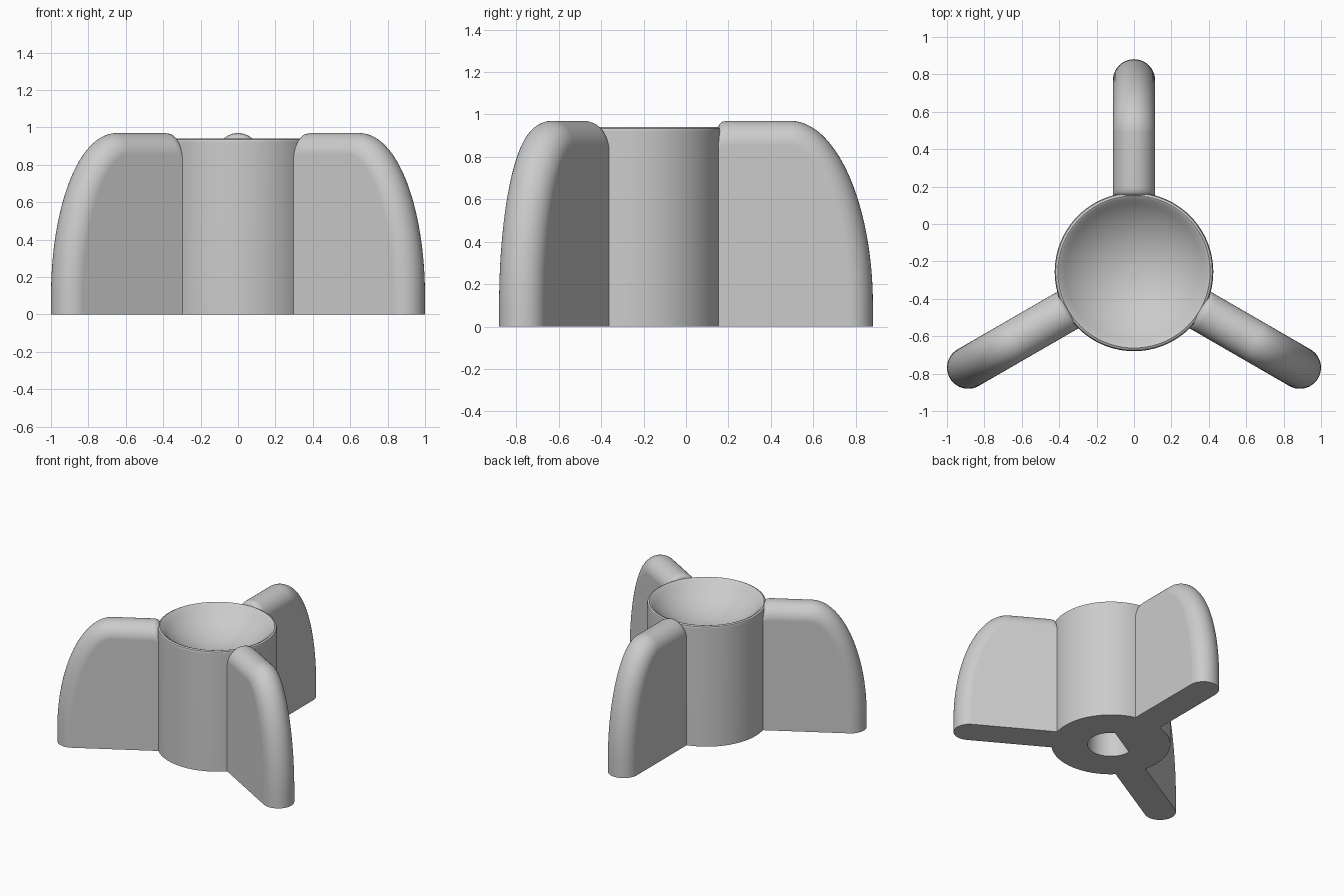
import bpy, bmesh
from math import sin, cos, pi, radians

cube = bpy.data.objects.get("Cube")
if cube:
    bpy.data.objects.remove(cube)

CY = -0.256          # hub axis position on y
HUB_R = 0.424
HALF = 0.113         # half thickness of a wing
WING_R = 1.137       # hub axis to wing tip
WING_Z = 0.97
STEPS = 96

grey = bpy.data.materials.new("plain_grey")
grey.use_nodes = True
colour = (0.6, 0.6, 0.6, 1)
grey.diffuse_color = colour
grey.node_tree.nodes["Principled BSDF"].inputs["Base Color"].default_value = colour


def finish(bm, name, turn=0):
    bmesh.ops.recalc_face_normals(bm, faces=bm.faces)
    mesh = bpy.data.meshes.new(name)
    bm.to_mesh(mesh)
    bm.free()
    mesh.materials.append(grey)
    ob = bpy.data.objects.new(name, mesh)
    bpy.context.collection.objects.link(ob)
    ob.location.y = CY
    ob.rotation_euler.z = turn
    bpy.ops.object.select_all(action='DESELECT')
    ob.select_set(True)
    bpy.context.view_layer.objects.active = ob
    bpy.ops.object.shade_smooth_by_angle(angle=radians(35))
    weighted = ob.modifiers.new("weighted_normals", 'WEIGHTED_NORMAL')
    weighted.keep_sharp = True
    return ob


# Hub: one lathed skin with a dished top and a D-shaped blind socket below
def socket_radius(a):
    c = cos(a - radians(120))
    return min(0.167, 0.0835 / c) if c > 0.01 else 0.167


def build_hub():
    bm = bmesh.new()
    rim, depth, rim_z = 0.395, 0.18, 0.935
    ball = (rim ** 2 + depth ** 2) / (2 * depth)
    profile = [(HUB_R, 0), (HUB_R, 0.92), (0.419, 0.934), (0.407, 0.94), (rim, rim_z)]
    for i in range(1, 14):
        r = rim * (1 - i / 14)
        profile.append((r, rim_z - depth + ball - (ball ** 2 - r ** 2) ** 0.5))
    angles = [2 * pi * i / STEPS for i in range(STEPS)]
    rings = [[bm.verts.new((socket_radius(a) * cos(a), socket_radius(a) * sin(a), z))
              for a in angles] for z in (0.5, 0)]
    rings += [[bm.verts.new((r * cos(a), r * sin(a), z)) for a in angles]
              for r, z in profile]
    for low, high in zip(rings, rings[1:]):
        for i in range(STEPS):
            j = (i + 1) % STEPS
            bm.faces.new((low[i], low[j], high[j], high[i]))
    bm.faces.new(rings[0])
    bm.faces.new(rings[-1])
    finish(bm, "hub")


# Wing: a half-round edge swept along the outline, closed by flat sides
def build_wing(name, turn):
    bm = bmesh.new()
    a, b, base = 0.39, 0.87, 0.1
    inner = 0.405
    path = [(inner, 0.935, 0, 1), (0.412, 0.952, 0, 1), (0.425, 0.965, 0, 1), (0.45, WING_Z, 0, 1)]
    for i in range(33):
        t = pi / 2 * (1 - i / 32)
        nx, nz = cos(t) / a, sin(t) / b
        n = (nx * nx + nz * nz) ** 0.5
        path.append((WING_R - a + a * cos(t), base + b * sin(t), nx / n, nz / n))
    path.append((WING_R, 0, 1, 0))
    rows = []
    for r, z, nx, nz in path:
        row = []
        for k in range(21):
            t = pi * (k / 20 - 0.5)
            lift = HALF * (cos(t) - 1)
            row.append(bm.verts.new((r + nx * lift, HALF * sin(t), z + nz * lift)))
        rows.append(row)
    for p, q in zip(rows, rows[1:]):
        for k in range(20):
            bm.faces.new((p[k], p[k + 1], q[k + 1], q[k]))
    foot = [bm.verts.new((inner, s * HALF, 0)) for s in (-1, 1)]
    bm.faces.new([foot[0]] + [row[0] for row in rows])
    bm.faces.new([foot[1]] + [row[-1] for row in rows])
    bm.faces.new(rows[-1] + [foot[1], foot[0]])
    bm.faces.new(rows[0] + [foot[1], foot[0]])
    finish(bm, name, turn)


build_hub()
for label, degrees in (("back_wing", 90), ("right_wing", 210), ("left_wing", 330)):
    build_wing(label, radians(degrees))
